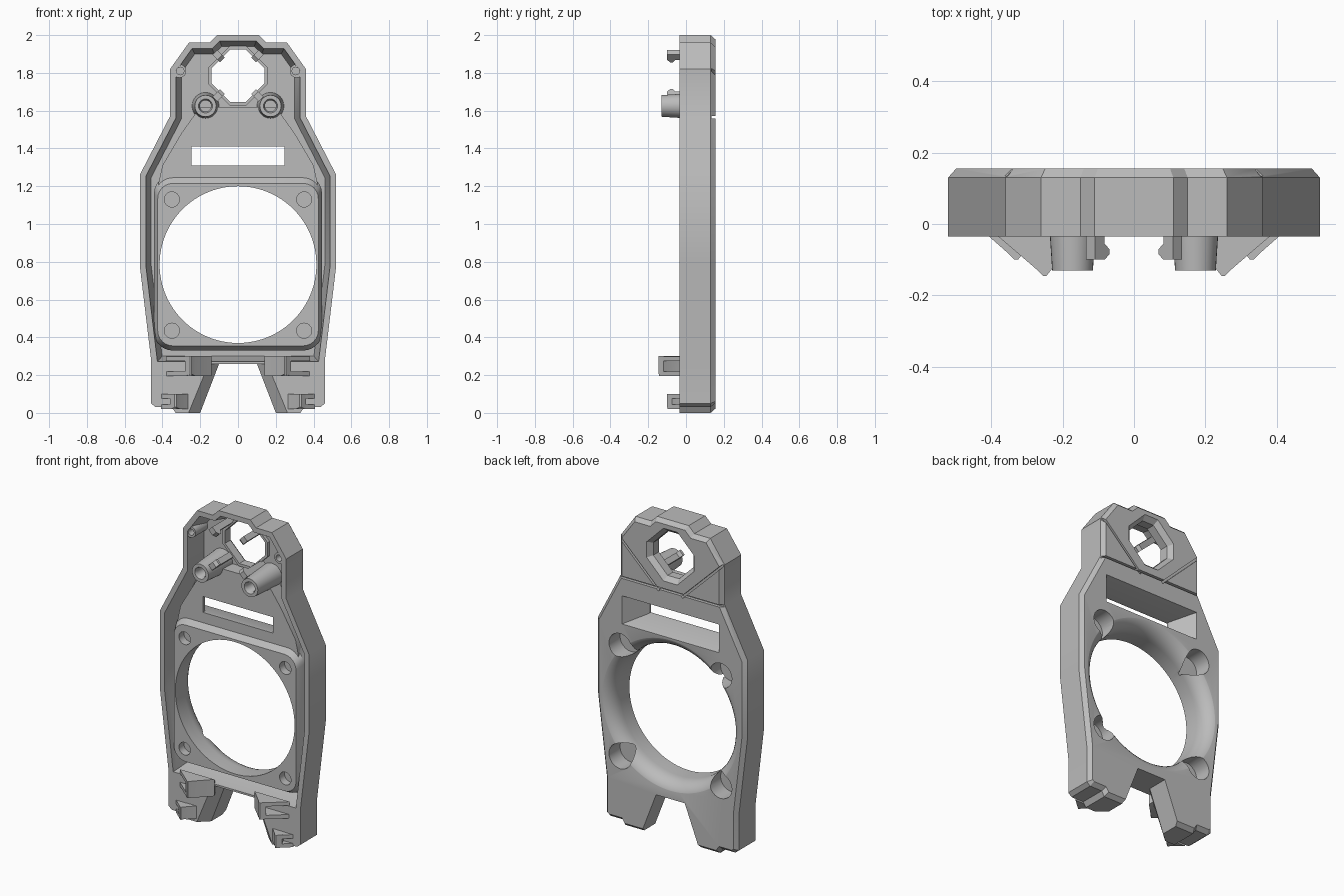
import bpy, bmesh
from math import sin, cos, pi
from mathutils import Vector

if "Cube" in bpy.data.objects:
    bpy.data.objects.remove(bpy.data.objects["Cube"])

grey = bpy.data.materials.new("plain grey")
grey.use_nodes = True
GREY = (0.5, 0.5, 0.5, 1)
grey.diffuse_color = GREY
grey.node_tree.nodes["Principled BSDF"].inputs["Base Color"].default_value = GREY


def mirror(half):
    """Close a right-hand half profile into a symmetric polygon."""
    return half + [(-x, z) for x, z in reversed(half)]


def circle(cx, cz, r, n=32):
    return [(cx + r * cos(2 * pi * i / n), cz + r * sin(2 * pi * i / n)) for i in range(n)]


def rounded(cz, hx, hz, r, n=6):
    pts = []
    for k, (sx, sz) in enumerate([(1, 1), (-1, 1), (-1, -1), (1, -1)]):
        for i in range(n + 1):
            a = pi / 2 * (k + i / n)
            pts.append((sx * (hx - r) + r * cos(a), cz + sz * (hz - r) + r * sin(a)))
    return pts


def strip(p, q, w):
    p, q = Vector(p), Vector(q)
    d = (q - p).normalized() * w / 2
    n = Vector((-d.y, d.x))
    return [tuple(v) for v in (p + n, q + n, q - n, p - n)]


def inset(poly, d):
    """Offset a clockwise polygon inward with mitred corners."""
    out = []
    for i, p in enumerate(poly):
        p = Vector(p)
        a = (p - Vector(poly[i - 1])).normalized()
        b = (Vector(poly[(i + 1) % len(poly)]) - p).normalized()
        na, nb = Vector((a.y, -a.x)), Vector((b.y, -b.x))
        out.append(tuple(p + (na + nb) * d / (1 + na.dot(nb))))
    return out


def loft(name, *sections):
    """Skin (polygon, y) sections into a closed solid."""
    bm = bmesh.new()
    rings = [[bm.verts.new((x, y, z)) for x, z in poly] for poly, y in sections]
    n = len(rings[0])
    for r, s in zip(rings, rings[1:]):
        for i in range(n):
            j = (i + 1) % n
            bm.faces.new((r[i], r[j], s[j], s[i]))
    bm.faces.new(rings[0][::-1])
    bm.faces.new(rings[-1])
    if bm.calc_volume(signed=True) < 0:
        bmesh.ops.reverse_faces(bm, faces=bm.faces[:])
    me = bpy.data.meshes.new(name)
    bm.to_mesh(me)
    bm.free()
    me.materials.append(grey)
    ob = bpy.data.objects.new(name, me)
    bpy.context.collection.objects.link(ob)
    return ob


def combine(ob, op, *others):
    """Apply exact booleans and remove the helper solids."""
    for other in others:
        other.hide_render = True
        mod = ob.modifiers.new("cut", "BOOLEAN")
        mod.operation, mod.solver, mod.object = op, "EXACT", other
        bpy.context.view_layer.update()
        me = bpy.data.meshes.new_from_object(ob.evaluated_get(bpy.context.evaluated_depsgraph_get()))
        ob.modifiers.clear()
        ob.data = me
        bpy.data.objects.remove(other)


# Outer shell with a chamfered back
upper = [(.11, 2), (.15, 1.96), (.26, 1.96), (.36, 1.82), (.36, 1.57), (.52, 1.26), (.52, .78)]
outline = mirror(upper + [(.46, .28), (.46, .05), (.435, .03), (.35, .03), (.33, 0)])
body = loft("main_frame", (outline, -.035), (outline, .13), (inset(outline, .022), .155))

# Front hollow behind a raised rim
hollow = mirror(upper + [(.455, .24)])
combine(body, "DIFFERENCE", loft("hollow", (inset(hollow, .03), -.05),
                                 (inset(hollow, .035), -.01), (inset(hollow, .06), .09)))

# Neck plateau and bevelled square fan seat
neck = mirror([(.2, 1.62), (.3, 1.48), (.4, 1.31), (.42, 1.22), (.42, .4)])
combine(body, "UNION",
        loft("neck", (neck, 0), (neck, .1)),
        loft("seat", (rounded(.785, .425, .43, .08), -.03), (rounded(.795, .445, .465, .1), .015),
             (rounded(.795, .445, .465, .1), .105)))

# Screw ears inside the head
for s in (-1, 1):
    combine(body, "UNION", loft("ear", (circle(s * .31, 1.81, .036, 16), -.03),
                                (circle(s * .31, 1.81, .036, 16), .1)))

# Flared air bore, from straight throat to rounded back lip
lip = [(circle(0, .785, .415, 96), -.1), (circle(0, .785, .415, 96), .06)]
for i in range(1, 8):
    a = i / 7 * pi / 2 * .92
    lip.append((circle(0, .785, .415 + .085 * (1 - cos(a)), 96), .06 + .1 * sin(a)))
combine(body, "DIFFERENCE", loft("bore", *lip))


# Funnel slot above the bore
def slot(hx, low, high):
    return mirror([(hx, high), (hx, low)])


combine(body, "DIFFERENCE", loft("slot", (slot(.245, 1.31, 1.41), -.05),
                                 (slot(.245, 1.31, 1.41), .02), (slot(.34, 1.27, 1.45), .16)))


# Eight-sided window in the head, chamfered at the back
def window(h, f):
    return [(x, z + 1.785) for x, z in mirror([(f, h), (h, f), (h, -f), (f, -h)])]


combine(body, "UNION", loft("window_frame", (window(.157, .045), .07), (window(.157, .045), .1)))
combine(body, "DIFFERENCE", loft("window", (window(.14, .04), .05), (window(.14, .04), .125),
                                 (window(.17, .05), .16)))

# Screw holes in front, larger pockets behind, and ear holes
for s in (-1, 1):
    for z in (.435, 1.13):
        front, back = circle(s * .35, z, .04, 24), circle(s * .35, z, .078, 24)
        combine(body, "DIFFERENCE", loft("hole", (front, -.06), (front, .02)),
                loft("pocket", (back, .045), (back, .2)))
    ear = circle(s * .306, 1.81, .02, 16)
    combine(body, "DIFFERENCE", loft("ear_hole", (ear, -.06), (ear, .05)))

# Panel grooves on the back of the head
for p, q in (((.4, 1.565), (-.4, 1.565)), ((.4, 1.86), (.08, 1.55)), ((-.4, 1.86), (-.08, 1.55))):
    line = strip(p, q, .014)
    combine(body, "DIFFERENCE", loft("groove", (line, .135), (line, .17)))

# Notch between the legs, widening toward the front
narrow = mirror([(.1, .26), (.208, -.02)])
wide = mirror([(.155, .26), (.27, -.02)])
combine(body, "DIFFERENCE", loft("notch", (wide, -.06), (wide, -.035), (narrow, .02), (narrow, .2)))

parts = [body]
for s, side in ((1, "left"), (-1, "right")):
    # Hollow tapered posts
    post = loft(side + "_post", (circle(s * .172, 1.625, .057), -.13),
                (circle(s * .172, 1.625, .072), .1))
    bore = circle(s * .172, 1.625, .03, 24)
    mouth = circle(s * .172, 1.625, .042, 24)
    combine(post, "DIFFERENCE", loft("post_hole", (mouth, -.14), (bore, -.115), (bore, .02)))
    parts.append(post)

    # Snap fingers at the window corners, each with a small barb
    for row, z, e in (("upper", 1.89, 1), ("lower", 1.68, -1)):
        a, b = (s * .095, z - e * .008), (s * .122, z + e * .019)
        tip = (s * .082, z - e * .021)
        parts.append(loft(f"{side}_{row}_finger", (strip(a, b, .036), -.1), (strip(a, b, .036), .1)))
        parts.append(loft(f"{side}_{row}_barb", (strip(a, b, .036), -.1), (strip(tip, b, .036), -.085),
                          (strip(tip, b, .036), -.07), (strip(a, b, .036), -.055)))

    # Leg clips: a slanted arm flush with the notch, plus wedge lips
    for row, low, high, tip, reach in (("upper", .195, .3, .25, -.145), ("lower", .02, .1, .33, -.1)):
        def span(x0, x1, lo, hi):
            return [(s * x0, lo), (s * x1, lo), (s * x1, hi), (s * x0, hi)]
        root = tip + reach + .035
        base = tip - (reach + .035) * 1.2
        parts.append(loft(f"{side}_{row}_arm", (span(tip - .005, tip + .005, low + .01, high), reach),
                          (span(tip - .025, tip + .03, low, high), reach + .025),
                          (span(root, root + .075, low, high), -.035),
                          (span(root + .02, root + .06, low + .02, high - .045), .01)))
        for edge in (low, high - .025):
            parts.append(loft(f"{side}_{row}_lip", (span(tip - .003, tip + .003, edge, edge + .024), reach + .001),
                              (span(root + .03, base, edge, edge + .024), -.033)))

# Crisp edges with smooth round walls
for ob in parts:
    bpy.ops.object.select_all(action="DESELECT")
    ob.select_set(True)
    bpy.context.view_layer.objects.active = ob
    bpy.ops.object.shade_smooth_by_angle(angle=.5)
